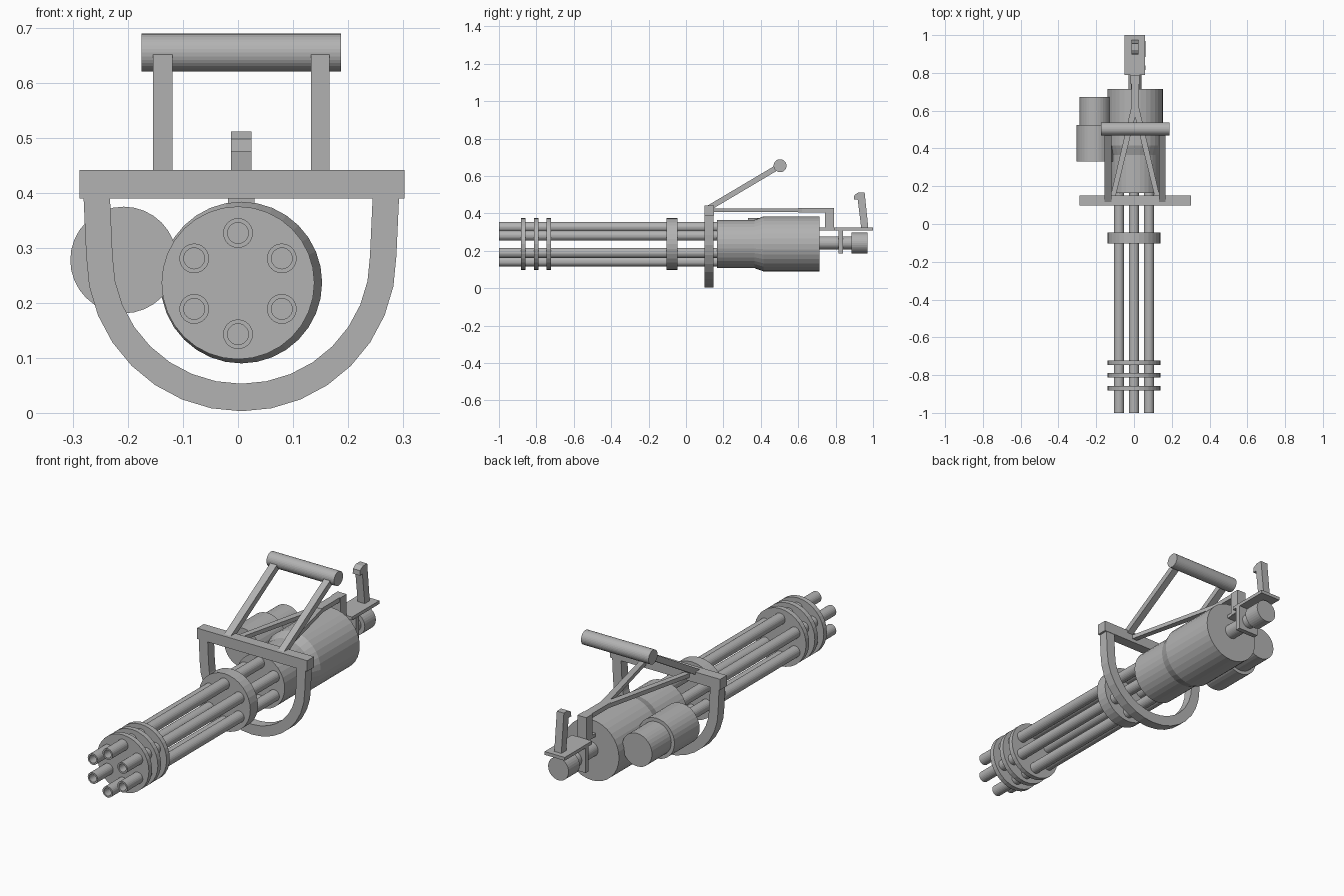
import bpy, bmesh, math
from mathutils import Vector

if "Cube" in bpy.data.objects:
    bpy.data.objects.remove(bpy.data.objects["Cube"])

grey = bpy.data.materials.new("gunmetal grey")
grey.diffuse_color = (0.45, 0.45, 0.45, 1)
grey.use_nodes = True
grey.node_tree.nodes["Principled BSDF"].inputs["Base Color"].default_value = grey.diffuse_color
CX, CZ = 0.006, 0.237


def finish(name, bm):
    bmesh.ops.recalc_face_normals(bm, faces=bm.faces)
    me = bpy.data.meshes.new(name)
    bm.to_mesh(me)
    bm.free()
    me.materials.append(grey)
    ob = bpy.data.objects.new(name, me)
    bpy.context.collection.objects.link(ob)
    return ob


def lathe(name, profile, cx, cz, seg=32):
    """Revolve (y, radius) points about a y axis, capping both ends."""
    bm = bmesh.new()
    rings = []
    for y, r in profile:
        rings.append([bm.verts.new((cx + r * math.cos(2 * math.pi * i / seg), y,
                                    cz + r * math.sin(2 * math.pi * i / seg)))
                      for i in range(seg)])
    for a, b in zip(rings, rings[1:]):
        for i in range(seg):
            j = (i + 1) % seg
            bm.faces.new((a[i], a[j], b[j], b[i]))
    bm.faces.new(rings[0])
    bm.faces.new(rings[-1])
    return finish(name, bm)


def prism(name, points, offset):
    """Extrude a polygon along an offset."""
    bm = bmesh.new()
    face = bm.faces.new([bm.verts.new(p) for p in points])
    ext = bmesh.ops.extrude_face_region(bm, geom=[face])
    bmesh.ops.translate(bm, vec=Vector(offset),
                        verts=[g for g in ext["geom"] if isinstance(g, bmesh.types.BMVert)])
    return finish(name, bm)


def box(name, x0, x1, y0, y1, z0, z1):
    return prism(name, [(x0, y0, z0), (x1, y0, z0), (x1, y1, z0), (x0, y1, z0)],
                 (0, 0, z1 - z0))


# Six hollow barrels
for k in range(6):
    a = math.radians(90 + 60 * k)
    lathe(f"barrel_{k + 1}", [(-0.93, 0.019), (-1.0, 0.019), (-1.0, 0.027), (0.18, 0.027)],
          0.092 * math.cos(a), 0.235 + 0.092 * math.sin(a), 24)

# Barrel clamps
for k, (y0, y1) in enumerate([(-0.882, -0.858), (-0.813, -0.789), (-0.746, -0.722),
                              (-0.104, -0.045)]):
    lathe(f"barrel_clamp_{k + 1}", [(y0, 0.139), (y1, 0.139)], 0, 0.2365)

# Motor housing and side drum
lathe("motor_housing", [(0.165, 0.129), (0.365, 0.129), (0.415, 0.147), (0.715, 0.147)], CX, CZ)
lathe("side_drum", [(0.331, 0.097), (0.524, 0.097), (0.524, 0.08), (0.672, 0.08)],
      -0.208, 0.278)

# Rear shaft and end cap
lathe("rear_shaft", [(0.7, 0.035), (0.885, 0.035), (0.885, 0.055), (0.97, 0.055)], CX, 0.242)
box("rear_bracket", -0.049, 0.061, 0.816, 0.84, 0.187, 0.31)

# Rear plate with upright trigger grip
box("rear_plate", -0.049, 0.059, 0.79, 1.0, 0.308, 0.324)
box("rear_plate_neck", -0.016, 0.028, 0.71, 0.79, 0.308, 0.324)
prism("trigger_grip", [(-0.013, y, z) for y, z in
      [(0.975, 0.32), (0.937, 0.32), (0.918, 0.475), (0.898, 0.475), (0.9, 0.498),
       (0.922, 0.512), (0.955, 0.512)]], (0.038, 0, 0))

# Top beam: stem, upright and two splayed arms
box("beam_stem", -0.014, 0.026, 0.6, 0.79, 0.406, 0.428)
box("beam_upright", -0.018, 0.03, 0.742, 0.79, 0.31, 0.428)
for side, s in (("left", -1), ("right", 1)):
    prism(f"beam_arm_{side}",
          [(CX + s * x, y, 0.407) for x, y in
           [(0.132, 0.14), (0.105, 0.14), (-0.008, 0.6), (0.004, 0.66), (0.02, 0.62)]],
          (0, 0, 0.02))

# Frame: cross bar and U-shaped guard
box("frame_bar", -0.288, 0.303, 0.098, 0.15, 0.39, 0.442)
N = 16
arc = [math.pi * (1 + i / N) for i in range(N + 1)]
outer = [(-0.287, 0.395)] + [(0.282 * math.cos(a), 0.285 + 0.282 * math.sin(a)) for a in arc] \
    + [(0.287, 0.395)]
inner = [(-0.239, 0.395)] + [(0.234 * math.cos(a), 0.285 + 0.232 * math.sin(a)) for a in arc] \
    + [(0.239, 0.395)]
bm = bmesh.new()
rows = [[bm.verts.new((CX + x, y, z)) for x, z in pts]
        for pts, y in ((outer, 0.1), (inner, 0.1), (inner, 0.148), (outer, 0.148))]
for r in range(4):
    a, b = rows[r], rows[(r + 1) % 4]
    for i in range(len(a) - 1):
        bm.faces.new((a[i], a[i + 1], b[i + 1], b[i]))
for end in (0, -1):
    bm.faces.new([row[end] for row in rows])
finish("frame_guard", bm)

# Carry handle: grip bar on two sloping struts
start, end = Vector((0, 0.115, 0.425)), Vector((0, 0.503, 0.655))
along = (end - start).normalized()
up = Vector((0, -along.z, along.y)) * 0.0145
for side, x0, x1 in (("left", -0.155, -0.119), ("right", 0.133, 0.166)):
    pts = [start - up, end - up, end + up, start + up]
    prism(f"handle_strut_{side}", [p + Vector((x0, 0, 0)) for p in pts], (x1 - x0, 0, 0))
grip = lathe("handle_grip", [(-0.1815, 0.0345), (0.1815, 0.0345)], 0, 0)
grip.rotation_euler = (0, 0, math.pi / 2)
grip.location = (CX, 0.503, 0.655)
